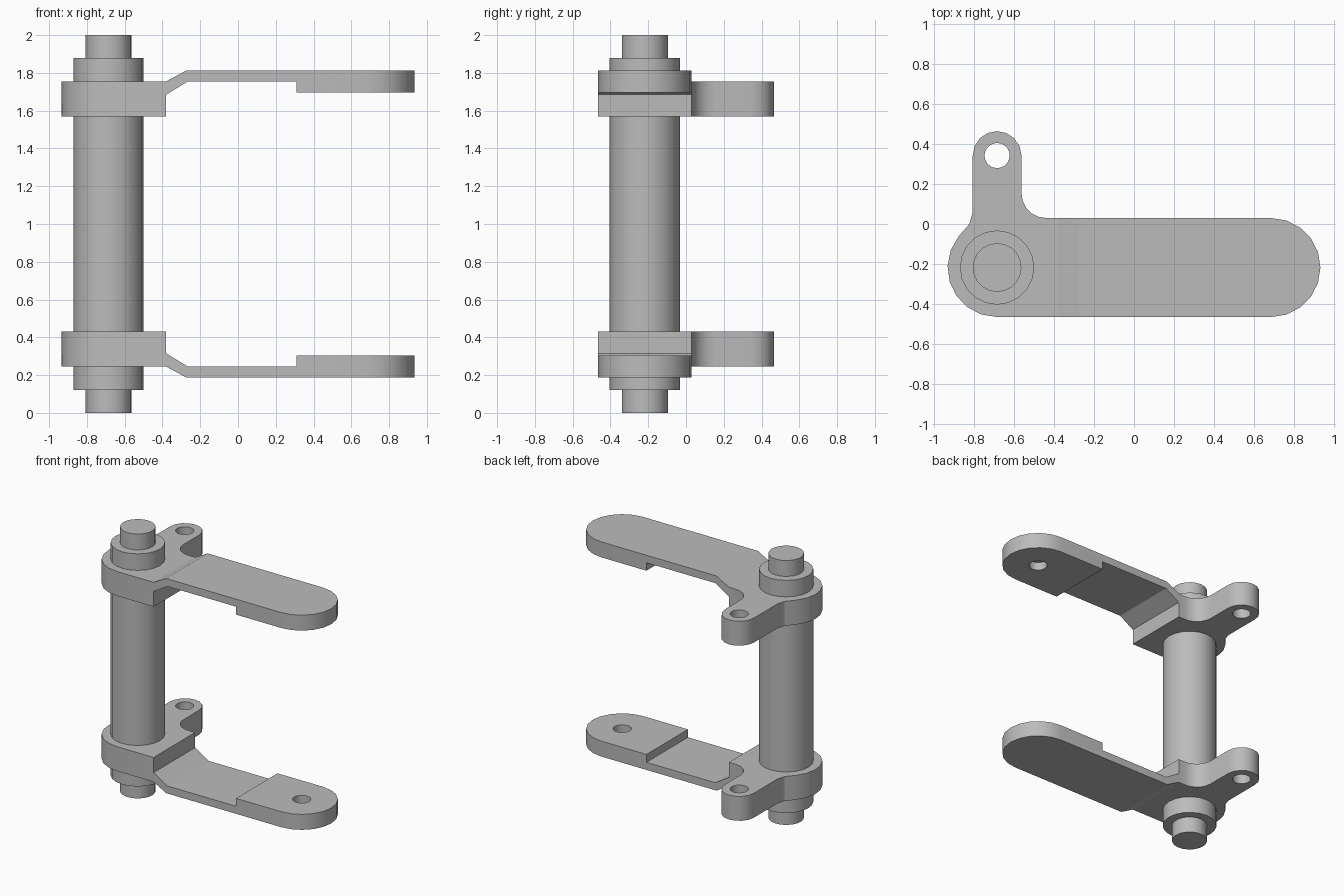
import bpy, bmesh
from math import sin, cos, pi, radians
from mathutils import Vector

if "Cube" in bpy.data.objects:
    bpy.data.objects.remove(bpy.data.objects["Cube"], do_unlink=True)

steel = bpy.data.materials.new("grey steel")
steel.use_nodes = True
GREY = (0.5, 0.5, 0.5, 1)
steel.diffuse_color = GREY
steel.node_tree.nodes["Principled BSDF"].inputs["Base Color"].default_value = GREY

PIVOT_X, TIP_X, AXIS_Y, LUG_Y = -0.686, 0.686, -0.218, 0.343
HUB_R, LUG_R, HOLE_R = 0.248, 0.122, 0.063


def prism(name, points, direction):
    """Extrude a closed 3D outline along a direction."""
    bm = bmesh.new()
    face = bm.faces.new([bm.verts.new(p) for p in points])
    ext = bmesh.ops.extrude_face_region(bm, geom=[face])
    moved = [v for v in ext["geom"] if isinstance(v, bmesh.types.BMVert)]
    bmesh.ops.translate(bm, verts=moved, vec=Vector(direction))
    bmesh.ops.recalc_face_normals(bm, faces=bm.faces)
    mesh = bpy.data.meshes.new(name)
    bm.to_mesh(mesh)
    bm.free()
    mesh.materials.append(steel)
    obj = bpy.data.objects.new(name, mesh)
    bpy.context.collection.objects.link(obj)
    return obj


def arc(cx, cy, r, start, end, steps):
    angles = [radians(start + (end - start) * i / steps) for i in range(steps + 1)]
    return [(cx + r * cos(a), cy + r * sin(a)) for a in angles]


def cylinder(name, x, y, r, z0, z1, sides=20):
    ring = arc(x, y, r, 0, 360, sides)[:-1]
    return prism(name, [(px, py, z0) for px, py in ring], (0, 0, z1 - z0))


def combine(obj, tool, operation):
    """Apply a boolean and discard the tool."""
    mod = obj.modifiers.new("cut", "BOOLEAN")
    mod.object, mod.operation, mod.solver = tool, operation, "EXACT"
    bpy.context.view_layer.objects.active = obj
    bpy.ops.object.modifier_apply(modifier=mod.name)
    bpy.data.objects.remove(tool, do_unlink=True)


def smooth(obj):
    bpy.ops.object.select_all(action="DESELECT")
    obj.select_set(True)
    bpy.context.view_layer.objects.active = obj
    bpy.ops.object.shade_smooth_by_angle(angle=radians(25))


# Plan outline: rounded arm, round hub, and rear lug with fillets
outline = arc(TIP_X, AXIS_Y, HUB_R, 90, -90, 10)
outline += arc(PIVOT_X, AXIS_Y, HUB_R, 270, 141, 7)
outline += [(-0.825, 0.0), (-0.808, 0.06)]
outline += arc(PIVOT_X, LUG_Y, LUG_R, 180, 0, 8)
outline += arc(PIVOT_X + LUG_R + 0.125, AXIS_Y + HUB_R + 0.125, 0.125, 180, 270, 5)

# Side profile: thick hub, ramp, thin arm, thicker tip
side = [(-1, 1.57), (-0.38, 1.57), (-0.38, 1.685), (-0.265, 1.755), (0.31, 1.755),
        (0.31, 1.695), (1, 1.695), (1, 1.812), (-0.275, 1.812), (-0.38, 1.755), (-1, 1.755)]

for name, flip in (("upper_bracket", False), ("lower_bracket", True)):
    def level(z):
        return 2 - z if flip else z

    bracket = prism(name, [(x, -0.6, level(z)) for x, z in side], (0, 1.2, 0))
    plan = prism("plan", [(x, y, level(1.4)) for x, y in outline],
                 (0, 0, level(2) - level(1.4)))
    combine(bracket, plan, "INTERSECT")
    # Through hole in the lug, blind socket on the inner face of the arm tip
    combine(bracket, cylinder("lug_hole", PIVOT_X, LUG_Y, HOLE_R, level(1.5), level(1.9)),
            "DIFFERENCE")
    combine(bracket, cylinder("tip_socket", TIP_X, AXIS_Y, HOLE_R, level(1.6), level(1.755)),
            "DIFFERENCE")
    smooth(bracket)

    # Collar and pin end outside each bracket
    smooth(cylinder(name.split("_")[0] + "_collar", PIVOT_X, AXIS_Y, 0.186,
                    level(1.755), level(1.88)))
    smooth(cylinder(name.split("_")[0] + "_pin_end", PIVOT_X, AXIS_Y, 0.122,
                    level(1.88), level(2)))

# Main tube between the brackets
smooth(cylinder("main_tube", PIVOT_X, AXIS_Y, 0.186, 0.43, 1.57))
